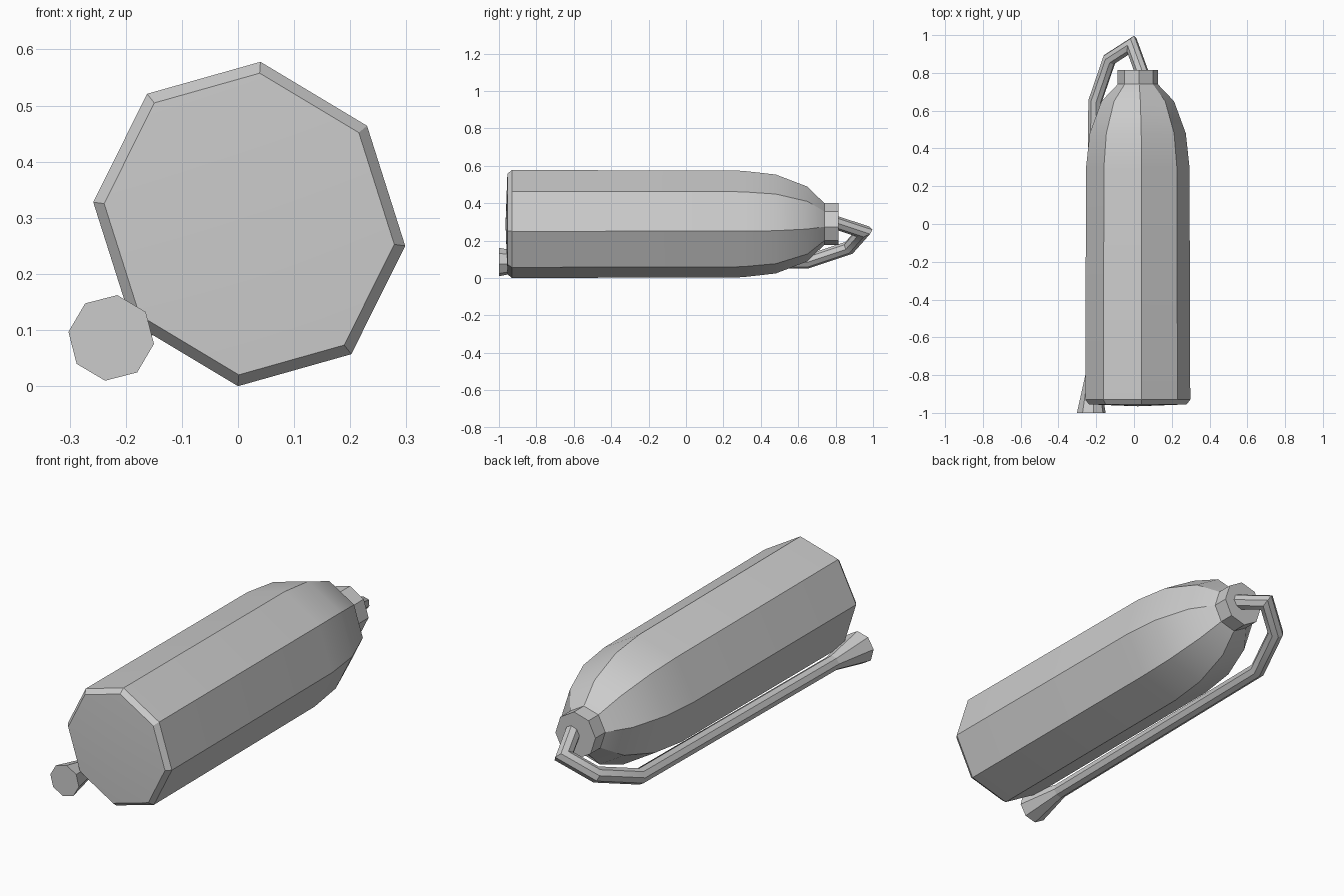
import bpy, bmesh, math
from mathutils import Vector

cube = bpy.data.objects.get("Cube")
if cube:
    bpy.data.objects.remove(cube, do_unlink=True)

grey = bpy.data.materials.new("plain grey")
grey.use_nodes = True
grey.diffuse_color = (0.6, 0.6, 0.6, 1)
grey.node_tree.nodes["Principled BSDF"].inputs["Base Color"].default_value = (0.6, 0.6, 0.6, 1)


def loft(name, rings, tip=None):
    """Skin a list of point rings, with flat ends or a raised first end."""
    bm = bmesh.new()
    loops = [[bm.verts.new(p) for p in ring] for ring in rings]
    n = len(loops[0])
    for a, b in zip(loops, loops[1:]):
        for i in range(n):
            j = (i + 1) % n
            bm.faces.new((a[i], a[j], b[j], b[i]))
    if tip:
        centre = bm.verts.new(tip)
        for i in range(n):
            bm.faces.new((centre, loops[0][i], loops[0][(i + 1) % n]))
    else:
        bm.faces.new(loops[0])
    bm.faces.new(loops[-1])
    bmesh.ops.recalc_face_normals(bm, faces=bm.faces)
    mesh = bpy.data.meshes.new(name)
    bm.to_mesh(mesh)
    bm.free()
    mesh.materials.append(grey)
    obj = bpy.data.objects.new(name, mesh)
    bpy.context.collection.objects.link(obj)
    bpy.ops.object.select_all(action='DESELECT')
    obj.select_set(True)
    bpy.context.view_layer.objects.active = obj
    bpy.ops.object.shade_smooth_by_angle(angle=math.radians(30))
    return obj


# Slightly tilted eight-sided cross-section of the tank
CX, CZ = 0.02, 0.289
half = [(0.02, 0.289), (0.21, 0.175), (0.278, -0.039), (0.182, -0.232)]
section = half + [(-x, -z) for x, z in half]


def tank_ring(y, scale):
    return [Vector((CX + x * scale, y, CZ + z * scale)) for x, z in section]


# Tank body with bevelled base and rounded shoulder
profile = [(-0.955, 0.93), (-0.93, 1), (0.3, 0.985), (0.48, 0.915),
           (0.65, 0.69), (0.745, 0.365)]
loft("tank_body", [tank_ring(y, s) for y, s in profile], tip=(CX, -0.965, CZ))

# Neck collar
loft("neck_collar", [tank_ring(y, 0.385) for y in (0.74, 0.815)])


# Nozzle horn and hose, swept along one path with mitred bends
def nozzle_ring(centre, radius):
    ring = []
    for i in range(8):
        a = math.radians(172 + 45 * i)
        ring.append(centre + Vector((math.cos(a), 0, math.sin(a))) * radius)
    return ring


path = [Vector(p) for p in [(-0.226, -1, 0.086), (-0.222, -0.8, 0.086),
                            (-0.206, 0.65, 0.088), (-0.13, 0.872, 0.162),
                            (-0.012, 0.948, 0.248), (0.042, 0.8, 0.297)]]
horn_end = nozzle_ring(path[0], 0.077)
ring = nozzle_ring(path[1], 0.036)
loft("nozzle_horn", [horn_end, ring])

hose = [ring]
for k in range(2, len(path)):
    along = (path[k] - path[k - 1]).normalized()
    if k + 1 < len(path):
        normal = along + (path[k + 1] - path[k]).normalized()
    else:
        normal = along
    ring = [p + along * ((path[k] - p).dot(normal) / along.dot(normal)) for p in ring]
    hose.append(ring)
loft("hose", hose)
